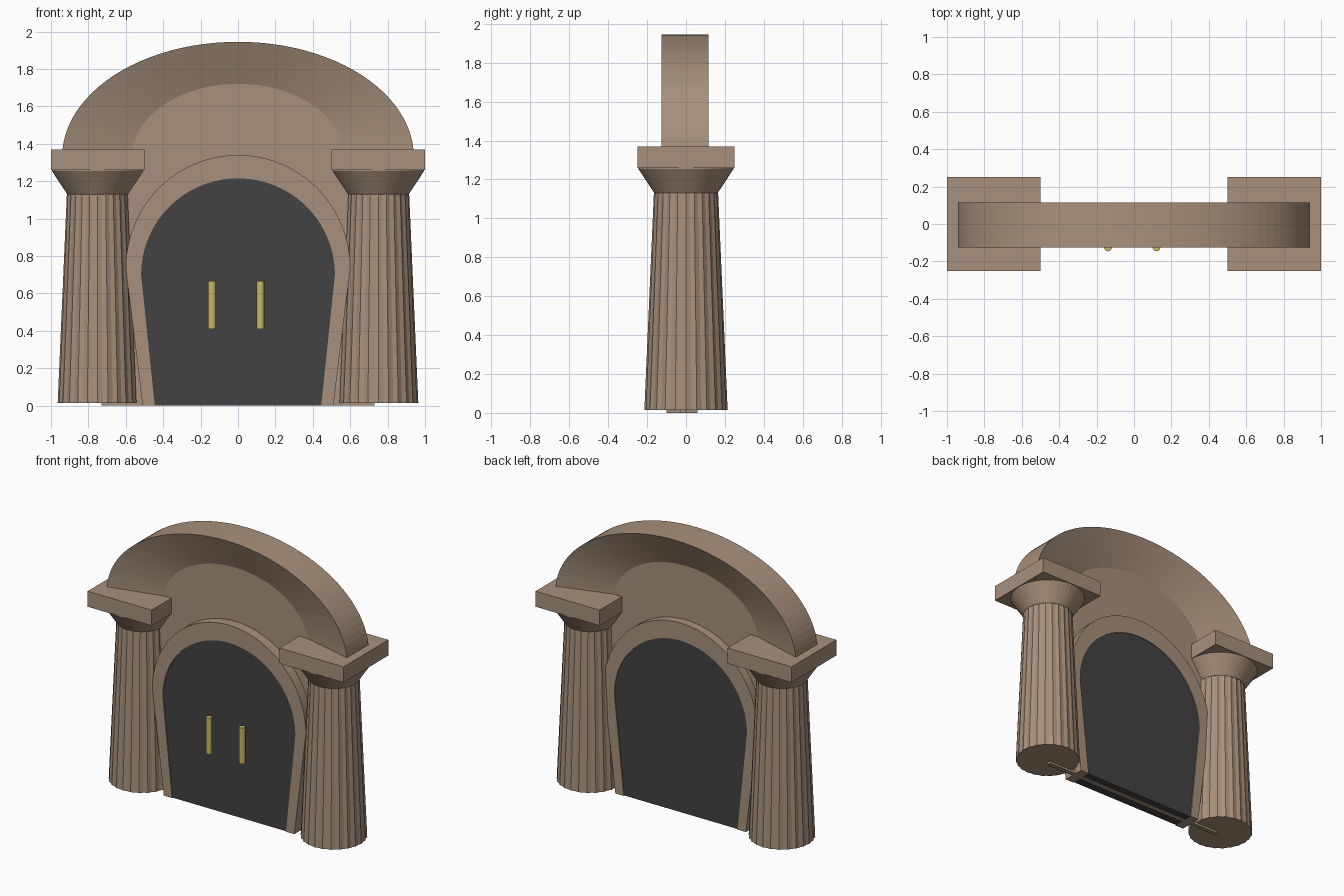
import bpy, bmesh, math
from math import sin, cos, pi

if "Cube" in bpy.data.objects:
    bpy.data.objects.remove(bpy.data.objects["Cube"])


def material(name, rgb):
    m = bpy.data.materials.new(name)
    m.diffuse_color = (*rgb, 1)
    m.use_nodes = True
    m.node_tree.nodes["Principled BSDF"].inputs["Base Color"].default_value = m.diffuse_color
    return m


STONE = material("tan_stone", (0.39, 0.28, 0.20))
DARK = material("dark_door", (0.055, 0.055, 0.055))
BRASS = material("brass", (0.58, 0.49, 0.13))


def finish(name, bm, mat):
    bmesh.ops.recalc_face_normals(bm, faces=bm.faces)
    me = bpy.data.meshes.new(name)
    bm.to_mesh(me)
    bm.free()
    me.materials.append(mat)
    ob = bpy.data.objects.new(name, me)
    bpy.context.collection.objects.link(ob)
    return ob


def loft(name, rings, mat, closed=False):
    """Skin a list of equal-length vertex rings, capped or closed on itself."""
    bm = bmesh.new()
    vs = [[bm.verts.new(p) for p in r] for r in rings]
    n = len(rings[0])
    count = len(vs) if closed else len(vs) - 1
    for i in range(count):
        a, b = vs[i], vs[(i + 1) % len(vs)]
        for j in range(n):
            k = (j + 1) % n
            bm.faces.new((a[j], a[k], b[k], b[j]))
    if not closed:
        bm.faces.new(vs[0])
        bm.faces.new(vs[-1])
    return finish(name, bm, mat)


def arc(a, b, zc, n=48):
    """Half ellipse from +x over the top to -x."""
    return [(a * cos(pi * i / n), zc + b * sin(pi * i / n)) for i in range(n + 1)]


def slab(name, pts, y0, y1, mat):
    return loft(name, [[(x, y, z) for x, z in pts] for y in (y0, y1)], mat)


def box(name, x0, x1, y0, y1, z0, z1, mat):
    return slab(name, [(x0, z0), (x1, z0), (x1, z1), (x0, z1)], y0, y1, mat)


def ring(cx, cy, z, r, n, flute=0.0):
    out = []
    for i in range(n):
        t = 2 * pi * i / n
        rr = r - (flute if i % 2 else 0)
        out.append((cx + rr * cos(t), cy + rr * sin(t), z))
    return out


# Columns: fluted shaft, flared capital, square top block
for side, s in (("left", -1), ("right", 1)):
    cx = 0.75 * s
    loft(side + "_column_shaft",
         [ring(cx, 0, 0.015, 0.214, 48, 0.006), ring(cx, 0, 1.135, 0.165, 48, 0.006)], STONE)
    loft(side + "_column_capital",
         [ring(cx, 0, 1.13, 0.163, 48), ring(cx, 0, 1.255, 0.245, 48),
          ring(cx, 0, 1.262, 0.245, 48)], STONE)
    box(side + "_column_block", cx - 0.25, cx + 0.25, -0.25, 0.25, 1.26, 1.37, STONE)

# Top arch: thick outer rim sloping in to the thin wall on both sides
rings = []
for (xo, zo), (xi, zi) in zip(arc(0.94, 0.615, 1.33), arc(0.567, 0.39, 1.33)):
    rings.append([(xo, -0.125, zo), (xo, 0.115, zo), (xi, 0.0, zi), (xi, -0.03, zi)])
loft("top_arch", rings, STONE)

# Thin wall behind the door frame
slab("back_wall", [(0.73, 0), (0.73, 1.3)] + arc(0.572, 0.395, 1.33) + [(-0.73, 1.3), (-0.73, 0)],
     -0.03, 0.0, STONE)

# Door frame: arched band with legs that narrow towards the ground
outer = [(0.51, 0)] + arc(0.6, 0.605, 0.735) + [(-0.51, 0)]
inner = [(0.445, 0)] + arc(0.518, 0.515, 0.70) + [(-0.445, 0)]
loft("door_frame", [[(xo, -0.1, zo), (xo, 0.06, zo), (xi, 0.06, zi), (xi, -0.1, zi)]
                    for (xo, zo), (xi, zi) in zip(outer, inner)], STONE)

# Door slab
slab("door", inner, -0.093, 0.053, DARK)

# Door handles with small mounts
for side, x in (("left", -0.139), ("right", 0.12)):
    loft(side + "_handle", [ring(x, -0.125, z, 0.021, 16) for z in (0.41, 0.665)], BRASS)
    for part, z in (("lower", 0.44), ("upper", 0.635)):
        box(f"{side}_handle_{part}_mount", x - 0.009, x + 0.009, -0.12, -0.09,
            z - 0.009, z + 0.009, BRASS)
